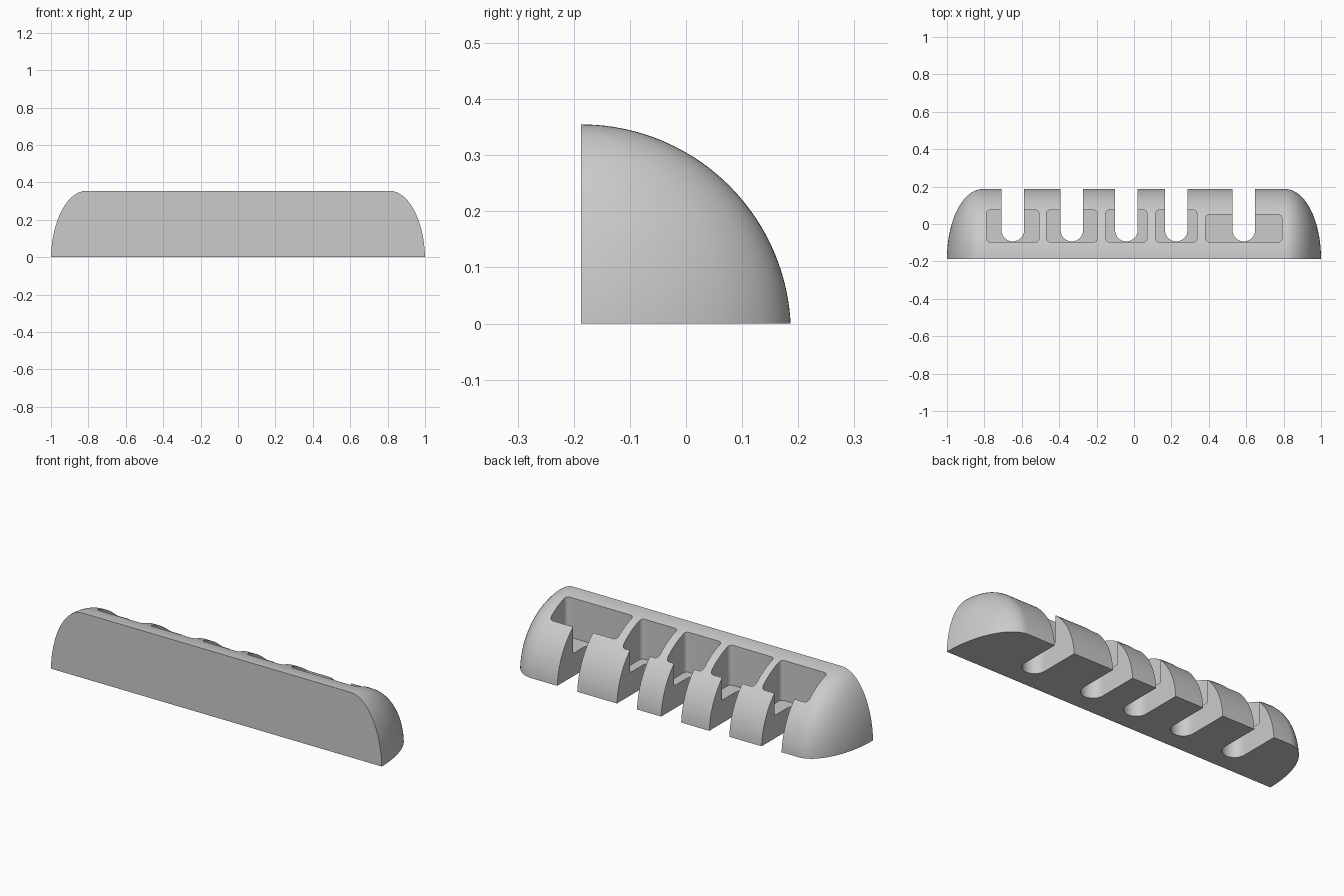
import bpy, bmesh
from math import pi, sin, cos, asin

if "Cube" in bpy.data.objects:
    bpy.data.objects.remove(bpy.data.objects["Cube"], do_unlink=True)

grey = bpy.data.materials.new("plain grey")
grey.use_nodes = True
colour = (0.6, 0.6, 0.6, 1)
grey.diffuse_color = colour
grey.node_tree.nodes["Principled BSDF"].inputs["Base Color"].default_value = colour

R, DROP = 0.374, 0.019          # arc radius, arc centre below the base
FRONT, STRAIGHT = -0.187, 0.81  # flat front face, end of the straight part


def make_object(name, bm):
    bmesh.ops.recalc_face_normals(bm, faces=bm.faces)
    mesh = bpy.data.meshes.new(name)
    bm.to_mesh(mesh)
    bm.free()
    obj = bpy.data.objects.new(name, mesh)
    bpy.context.collection.objects.link(obj)
    mesh.materials.append(grey)
    return obj


def add_prism(bm, outline, z0, z1):
    low = [bm.verts.new((x, y, z0)) for x, y in outline]
    high = [bm.verts.new((x, y, z1)) for x, y in outline]
    bm.faces.new(low[::-1])
    bm.faces.new(high)
    for i in range(len(low)):
        j = (i + 1) % len(low)
        bm.faces.new((low[i], low[j], high[j], high[i]))


def rounded_box(x0, x1, y0, y1, r, steps=6):
    corners = [(x1 - r, y1 - r), (x0 + r, y1 - r), (x0 + r, y0 + r), (x1 - r, y0 + r)]
    return [(cx + r * cos(a), cy + r * sin(a))
            for k, (cx, cy) in enumerate(corners)
            for a in [(k + i / steps) * pi / 2 for i in range(steps + 1)]]


# Rail body: quarter-round section shrinking along an ellipse at both ends
STEPS, ARC = 24, 40
last = pi / 2 - asin(DROP / R)
end = [(STRAIGHT + (1 - STRAIGHT) * sin(last * i / STEPS) / sin(last),
        R * cos(last * i / STEPS)) for i in range(STEPS + 1)]
sections = [(-x, r) for x, r in reversed(end)] + end
bm = bmesh.new()
rings = []
for x, r in sections:
    low = asin(min(1, DROP / r))
    ring = [bm.verts.new((x, FRONT, 0))]
    for i in range(ARC + 1):
        a = low + (pi / 2 - low) * i / ARC
        ring.append(bm.verts.new((x, FRONT + r * cos(a), r * sin(a) - DROP)))
    rings.append(ring)
for ra, rb in zip(rings, rings[1:]):
    for i in range(len(ra)):
        j = (i + 1) % len(ra)
        bm.faces.new((ra[i], ra[j], rb[j], rb[i]))
bmesh.ops.remove_doubles(bm, verts=bm.verts, dist=0.0005)
bmesh.ops.dissolve_degenerate(bm, dist=0.0001, edges=bm.edges)
flat = [f for f in bm.faces if all(abs(v.co.y - FRONT) < 1e-4 for v in f.verts)]
bmesh.ops.dissolve_faces(bm, faces=flat)
base = [f for f in bm.faces if all(abs(v.co.z) < 1e-4 for v in f.verts)]
bmesh.ops.dissolve_faces(bm, faces=base)
body = make_object("rail_body", bm)

# Pockets and slots: centre x, pocket half width, pocket back y
stations = [(-0.648, 0.14, 0.075), (-0.332, 0.135, 0.075), (-0.041, 0.11, 0.075),
            (0.226, 0.11, 0.075), (0.587, 0.204, 0.05)]
pockets, slots = bmesh.new(), bmesh.new()
for x, half, back in stations:
    add_prism(pockets, rounded_box(x - half, x + half, -0.097, back, 0.02), 0.125, 0.5)
    w, y = 0.0605, -0.093 + 0.0605
    arc = [(x + w * cos(a), y + w * sin(a)) for a in [pi + pi * i / 20 for i in range(21)]]
    add_prism(slots, arc + [(x + w, 0.4), (x - w, 0.4)], -0.1, 0.5)

bpy.context.view_layer.objects.active = body
for name, cutter_mesh in (("pocket_cutter", pockets), ("slot_cutter", slots)):
    cutter = make_object(name, cutter_mesh)
    cutter.hide_render = True
    cut = body.modifiers.new(name, "BOOLEAN")
    cut.operation, cut.solver, cut.object = "DIFFERENCE", "EXACT", cutter
    bpy.ops.object.modifier_apply(modifier=name)
    bpy.data.objects.remove(cutter, do_unlink=True)

# Smooth curves, crisp edges
bpy.ops.object.select_all(action="DESELECT")
body.select_set(True)
bpy.ops.object.shade_smooth_by_angle(angle=pi / 6)
